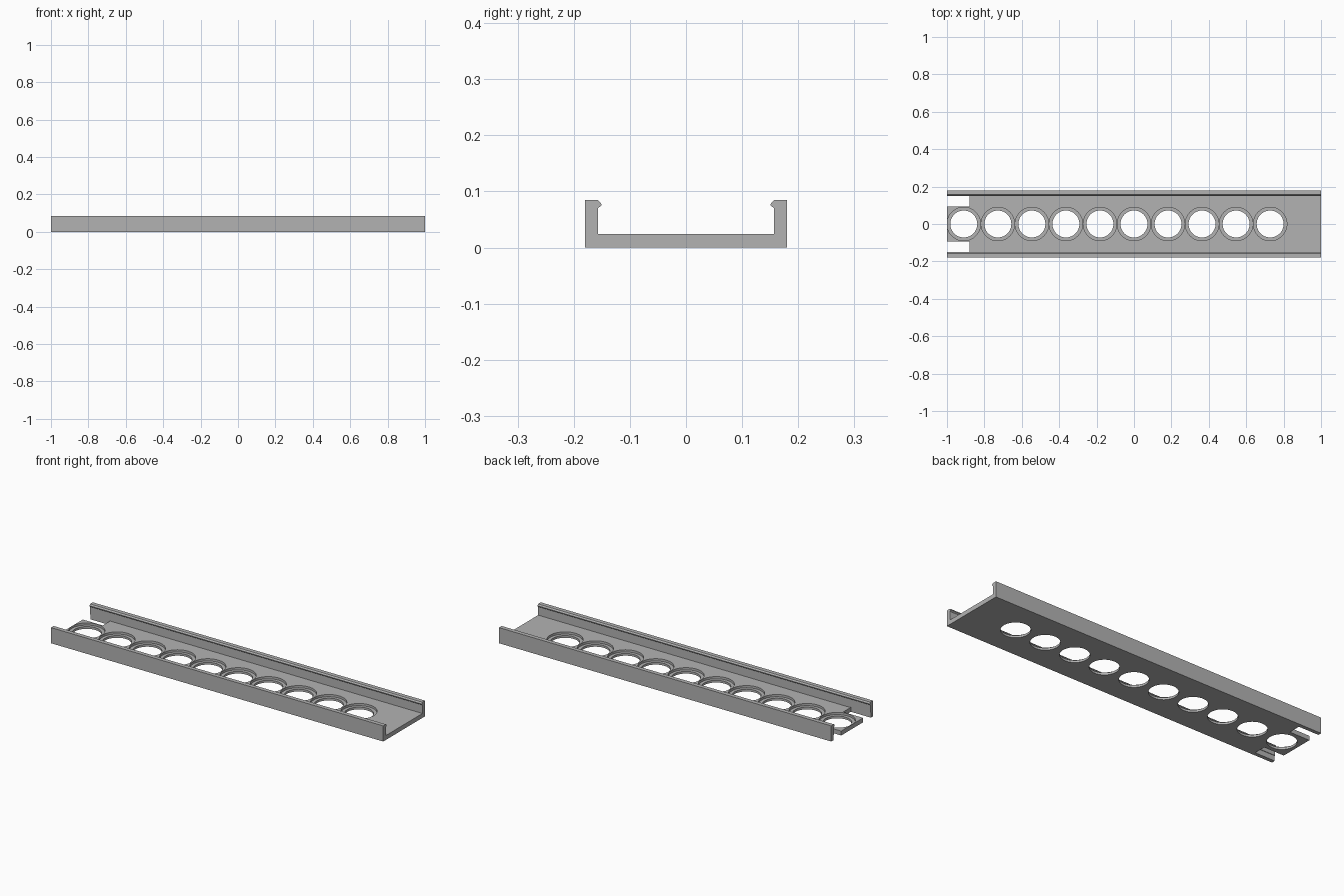
import bpy
import bmesh
from mathutils import Matrix

cube = bpy.data.objects.get("Cube")
if cube:
    bpy.data.objects.remove(cube, do_unlink=True)

FLOOR = 0.024
HOLES = 10
PITCH = 0.182
FIRST_X = -0.91
BORE_DEPTH = 0.012

grey = bpy.data.materials.new("grey plastic")
grey.use_nodes = True
colour = (0.45, 0.45, 0.45, 1)
grey.diffuse_color = colour
grey.node_tree.nodes["Principled BSDF"].inputs["Base Color"].default_value = colour


def make_object(name, bm):
    bmesh.ops.recalc_face_normals(bm, faces=bm.faces)
    mesh = bpy.data.meshes.new(name)
    bm.to_mesh(mesh)
    bm.free()
    mesh.materials.append(grey)
    obj = bpy.data.objects.new(name, mesh)
    bpy.context.collection.objects.link(obj)
    return obj


def row_of_discs(name, radius, bottom, top):
    bm = bmesh.new()
    for i in range(HOLES):
        place = Matrix.Translation((FIRST_X + i * PITCH, 0, (bottom + top) / 2))
        bmesh.ops.create_cone(bm, cap_ends=True, segments=64, radius1=radius,
                              radius2=radius, depth=top - bottom, matrix=place)
    return make_object(name, bm)


def cut(target, cutter):
    cutter.hide_render = True
    mod = target.modifiers.new(cutter.name, "BOOLEAN")
    mod.operation = "DIFFERENCE"
    mod.solver = "EXACT"
    mod.object = cutter
    bpy.context.view_layer.objects.active = target
    bpy.ops.object.modifier_apply(modifier=mod.name)
    bpy.data.objects.remove(cutter, do_unlink=True)


# Channel: half profile with a hooked lip, mirrored and extruded along x
half = [(0.18, 0), (0.18, 0.085), (0.157, 0.085), (0.151, 0.078),
        (0.151, 0.075), (0.157, 0.07), (0.157, FLOOR)]
profile = half + [(-y, z) for y, z in reversed(half)]
bm = bmesh.new()
face = bm.faces.new([bm.verts.new((-1, y, z)) for y, z in profile])
grown = bmesh.ops.extrude_face_region(bm, geom=[face])
bmesh.ops.translate(bm, vec=(2, 0, 0),
                    verts=[v for v in grown["geom"] if isinstance(v, bmesh.types.BMVert)])
channel = make_object("channel_tray", bm)

# Notches either side of the end tab
bm = bmesh.new()
for side in (-1, 1):
    place = Matrix.Translation((-0.98, side * 0.127, 0.0)) @ Matrix.Diagonal((0.2, 0.066, 0.056, 1))
    bmesh.ops.create_cube(bm, size=1, matrix=place)
cut(channel, make_object("notch_cutter", bm))

# Stepped round holes: shallow counterbore, then through hole
cut(channel, row_of_discs("counterbore_cutter", 0.0895, FLOOR - BORE_DEPTH, FLOOR + 0.02))
cut(channel, row_of_discs("hole_cutter", 0.072, -0.02, FLOOR + 0.02))

# Smooth the round walls, keep other edges crisp
bpy.ops.object.select_all(action="DESELECT")
channel.select_set(True)
bpy.context.view_layer.objects.active = channel
bpy.ops.object.shade_smooth_by_angle(angle=0.4)
